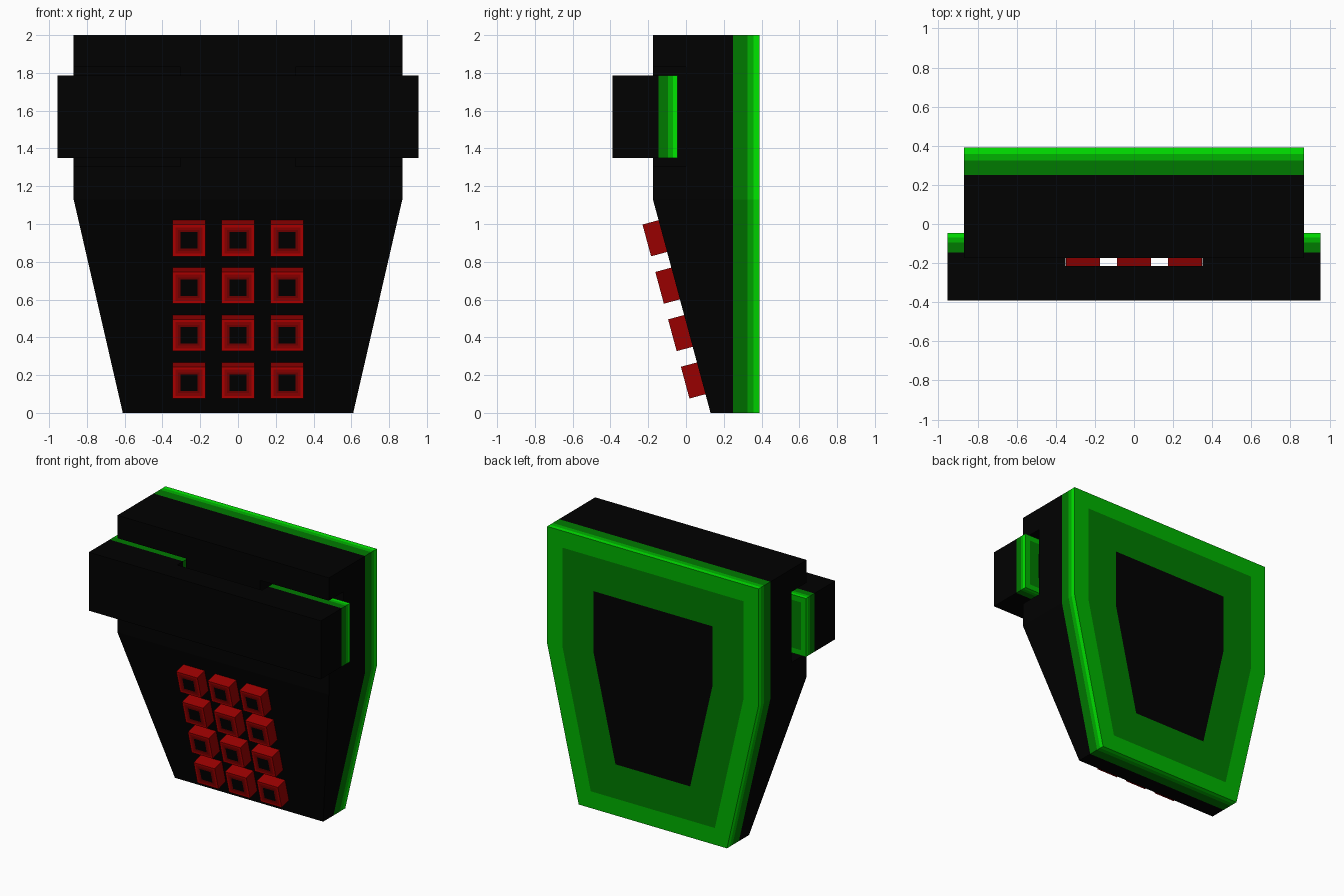
import bpy, bmesh, math

if "Cube" in bpy.data.objects:
    bpy.data.objects.remove(bpy.data.objects["Cube"])


def material(name, rgb):
    m = bpy.data.materials.new(name)
    lin = [((c / 255 + 0.055) / 1.055) ** 2.4 if c > 10 else c / 255 / 12.92 for c in rgb]
    m.diffuse_color = (*lin, 1)
    m.use_nodes = True
    m.node_tree.nodes["Principled BSDF"].inputs["Base Color"].default_value = m.diffuse_color
    return m


MATS = [material("black", (1, 1, 1)),
        material("dark green", (0, 122, 0)),
        material("mid green", (0, 178, 0)),
        material("bright green", (0, 232, 0)),
        material("red", (152, 0, 0)),
        material("dark red", (125, 0, 0)),
        material("bright red", (195, 0, 0))]
BLACK, DARK, MID, BRIGHT, RED, DARK_RED, BRIGHT_RED = range(7)


def prism(name, outline, start, layers, rings=()):
    """Extrude an x-z outline along y in coloured layers; the end cap gets inset rings."""
    bm = bmesh.new()
    loop = [bm.verts.new((x, start(z), z)) for x, z in outline]
    first = loop
    for y, mat in layers:
        nxt = [bm.verts.new((x, y, z)) for x, z in outline]
        for i in range(len(loop)):
            j = (i + 1) % len(loop)
            bm.faces.new((loop[i], loop[j], nxt[j], nxt[i])).material_index = mat
        loop = nxt
    if len(first) == 6:  # folded front of the body
        bm.faces.new((first[0], first[1], first[2], first[5]))
        bm.faces.new((first[2], first[3], first[4], first[5]))
    else:
        bm.faces.new(first)
    cap = bm.faces.new(loop)
    bmesh.ops.recalc_face_normals(bm, faces=bm.faces)
    bm.normal_update()
    for thick, outer, inner in rings:
        cap.material_index = outer
        ring = bmesh.ops.inset_individual(bm, faces=[cap], thickness=thick, depth=0,
                                          use_even_offset=True)["faces"]
        for f in ring:
            f.material_index = outer
        cap.material_index = inner
        bm.normal_update()
    me = bpy.data.meshes.new(name)
    bm.to_mesh(me)
    bm.free()
    for m in MATS:
        me.materials.append(m)
    ob = bpy.data.objects.new(name, me)
    bpy.context.collection.objects.link(ob)
    return ob


def rect(x0, x1, z0, z1):
    return [(x0, z0), (x1, z0), (x1, z1), (x0, z1)]


def front_y(z):
    return -0.175 + 0.305 * max(0, 1.13 - z) / 1.13


# Tapered body with green edge bands and back panel rings
body = prism("body",
             [(-0.87, 2), (0.87, 2), (0.87, 1.13), (0.61, 0), (-0.61, 0), (-0.87, 1.13)],
             front_y,
             [(0.25, BLACK), (0.325, DARK), (0.358, MID), (0.39, BRIGHT)],
             [(0.125, MID, DARK), (0.255, DARK, BLACK)])

# Side grooves in the body that leave clearance around the clip legs
for s in (-1, 1):
    cutter = prism("groove_cutter", rect(s * 0.305, s * 1.1, 1.305, 1.83),
                   lambda z: -0.5, [(0.0, BLACK)])
    cutter.hide_render = True
    mod = body.modifiers.new("groove", 'BOOLEAN')
    mod.operation, mod.solver, mod.object = 'DIFFERENCE', 'EXACT', cutter
    bpy.context.view_layer.objects.active = body
    bpy.ops.object.modifier_apply(modifier=mod.name)
    bpy.data.objects.remove(cutter)

# Front bar and its two legs reaching into the grooves
prism("clip_bar", rect(-0.955, 0.955, 1.35, 1.785), lambda z: -0.39, [(-0.215, BLACK)])
for s, side in ((-1, "left"), (1, "right")):
    prism("clip_leg_" + side, rect(s * 0.35, s * 0.955, 1.35, 1.785), lambda z: -0.215,
          [(-0.145, BLACK), (-0.095, DARK), (-0.07, MID), (-0.045, BRIGHT)],
          [(0.04, MID, DARK), (0.08, DARK, BLACK)])

# Keypad of 4 x 3 buttons on the sloping front
tilt = math.atan2(0.305, 1.13)
for row in range(4):
    for col in range(3):
        z = 0.183 + 0.251 * row
        b = prism(f"button_{row + 1}_{col + 1}", rect(-0.087, 0.087, -0.087, 0.087),
                  lambda z: 0.01, [(-0.088, RED)],
                  [(0.015, BRIGHT_RED, RED), (0.015, RED, DARK_RED),
                   (0.012, DARK_RED, BLACK)])
        b.location = (-0.26 + 0.26 * col, front_y(z), z)
        b.rotation_euler = (tilt, 0, 0)
